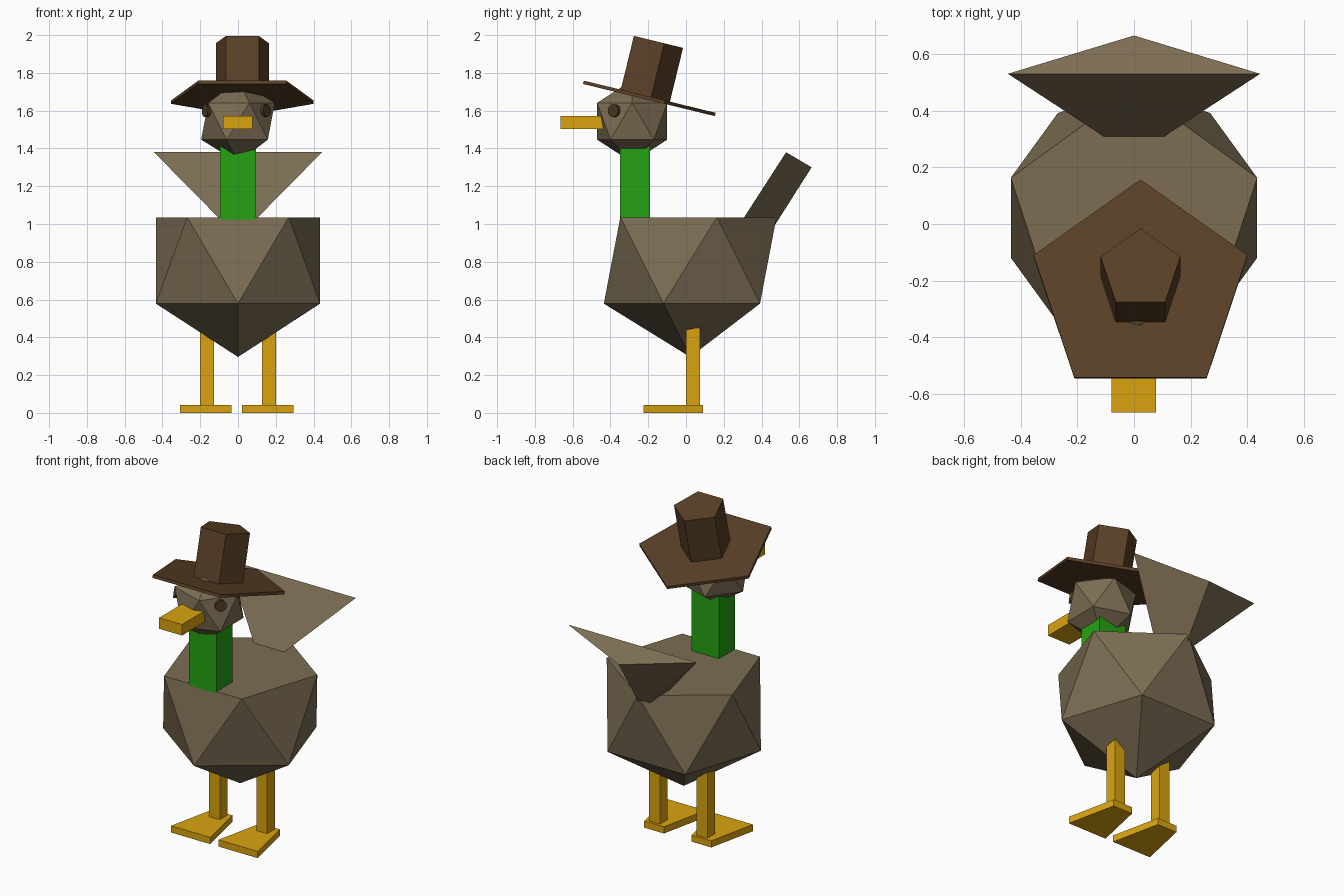
import bpy, bmesh
from math import radians, sin, cos, pi
from mathutils import Matrix, Vector

cube = bpy.data.objects.get("Cube")
if cube:
    bpy.data.objects.remove(cube, do_unlink=True)


def material(name, rgb):
    # sRGB 0-255 to linear
    lin = [((c / 255 + 0.055) / 1.055) ** 2.4 for c in rgb]
    mat = bpy.data.materials.new(name)
    mat.use_nodes = True
    mat.diffuse_color = (*lin, 1)
    mat.node_tree.nodes["Principled BSDF"].inputs["Base Color"].default_value = (*lin, 1)
    return mat


FEATHER = material("feather brown", (124, 109, 83))
HAT = material("hat brown", (90, 64, 39))
EYE = material("eye brown", (74, 56, 33))
GREEN = material("neck green", (38, 162, 18))
YELLOW = material("beak yellow", (218, 164, 16))


def finish(name, bm, mat):
    bmesh.ops.recalc_face_normals(bm, faces=bm.faces[:])
    mesh = bpy.data.meshes.new(name)
    bm.to_mesh(mesh)
    bm.free()
    mesh.materials.append(mat)
    obj = bpy.data.objects.new(name, mesh)
    bpy.context.collection.objects.link(obj)
    return obj


def loft(name, bottom, top, mat, matrix=Matrix()):
    """Closed solid between two outlines with the same number of points."""
    bm = bmesh.new()
    a = [bm.verts.new(matrix @ Vector(p)) for p in bottom]
    b = [bm.verts.new(matrix @ Vector(p)) for p in top]
    bm.faces.new(a[::-1])
    bm.faces.new(b)
    n = len(a)
    for i in range(n):
        j = (i + 1) % n
        bm.faces.new((a[i], a[j], b[j], b[i]))
    return finish(name, bm, mat)


def prism(name, outline, z0, z1, mat, matrix=Matrix()):
    return loft(name, [(x, y, z0) for x, y in outline],
                [(x, y, z1) for x, y in outline], mat, matrix)


def box(name, x, y, z, mat):
    outline = [(x[0], y[0]), (x[1], y[0]), (x[1], y[1]), (x[0], y[1])]
    return prism(name, outline, z[0], z[1], mat)


def ngon(n, r):
    # First corner points to +y
    return [(r * sin(-2 * pi * i / n), r * cos(2 * pi * i / n)) for i in range(n)]


# Body: icosahedron with its top cap cut flat
bm = bmesh.new()
bmesh.ops.create_icosphere(bm, subdivisions=1, radius=0.511,
                           matrix=Matrix.Translation((0, 0.022, 0.807)) @ Matrix.Rotation(pi / 2, 4, 'Z'))
peak = max(bm.verts, key=lambda v: v.co.z)
bmesh.ops.dissolve_verts(bm, verts=[peak])
rim = max(v.co.z for v in bm.verts)
if not any(all(v.co.z > rim - 0.01 for v in f.verts) for f in bm.faces):
    bmesh.ops.holes_fill(bm, edges=bm.edges[:])
finish("body", bm, FEATHER)

# Tail: flaring three-sided wedge leaning back
loft("tail",
     [(-0.07, 0.285, 1.0), (0.07, 0.285, 1.0), (0, 0.43, 0.93)],
     [(-0.445, 0.53, 1.38), (0.445, 0.53, 1.38), (0, 0.665, 1.30)], FEATHER)

# Neck and head
box("neck", (-0.095, 0.095), (-0.35, -0.19), (1.02, 1.42), GREEN)
bm = bmesh.new()
bmesh.ops.create_icosphere(bm, subdivisions=1, radius=0.218,
                           matrix=Matrix.Translation((0, -0.285, 1.544)))
finish("head", bm, FEATHER)
box("beak", (-0.08, 0.078), (-0.665, -0.40), (1.503, 1.572), YELLOW)

# Eyes: small discs set on the sides of the head
for name, pos, facing in (("left_eye", (0.148, -0.382, 1.60), (0.8, -0.6, 0.1)),
                          ("right_eye", (-0.168, -0.378, 1.60), (-0.88, -0.47, 0.1))):
    turn = Vector(facing).to_track_quat('Z', 'Y').to_matrix().to_4x4()
    prism(name, ngon(16, 0.034), -0.012, 0.008, EYE, Matrix.Translation(pos) @ turn)

# Hat: five-sided brim and crown tipped backwards
tilt = Matrix.Translation((0.023, -0.231, 1.674)) @ Matrix.Rotation(radians(-13.7), 4, 'X')
prism("hat_brim", ngon(5, 0.397), -0.009, 0.009, HAT, tilt)
prism("hat_crown", ngon(5, 0.148), 0.0, 0.302, HAT, tilt)

# Legs and wedge-shaped feet
for side, leg_x, foot_x in (("left", 0.165, 0.158), ("right", -0.163, -0.17)):
    box(side + "_leg", (leg_x - 0.037, leg_x + 0.037), (0, 0.075), (0.03, 0.45), YELLOW)
    prism(side + "_foot",
          [(foot_x - 0.136, -0.225), (foot_x + 0.136, -0.225),
           (foot_x + 0.068, 0.09), (foot_x - 0.068, 0.09)], 0, 0.042, YELLOW)
